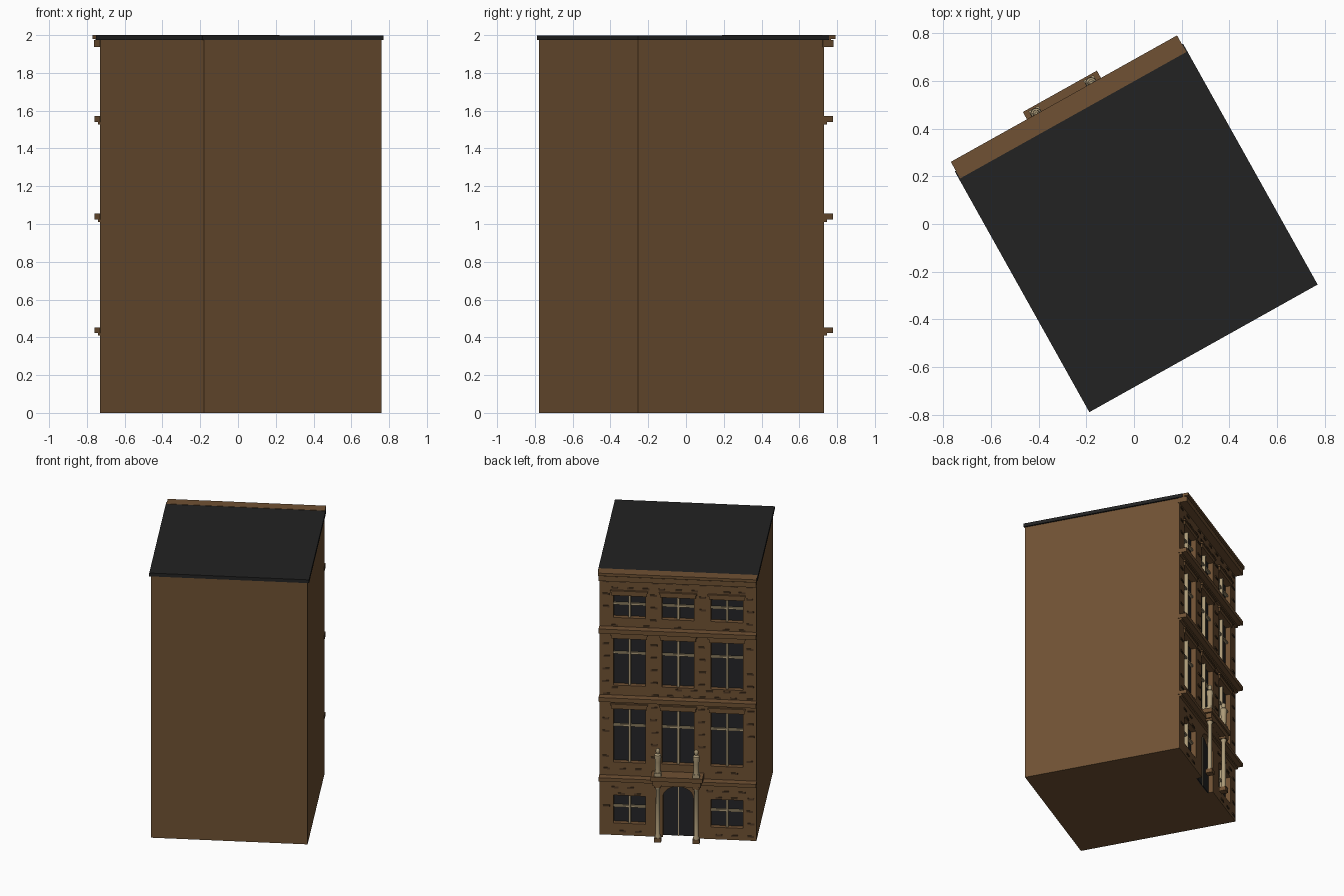
import bpy, bmesh, math, random
from mathutils import Matrix

if "Cube" in bpy.data.objects:
    bpy.data.objects.remove(bpy.data.objects["Cube"])

random.seed(4)
TURN = Matrix.Rotation(math.radians(29.2), 4, 'Z')   # whole house is turned on its plot
W, FACE, BACK = 0.538, 0.537, -0.592                 # half width, facade plane, rear plane
RECESS = 0.04


def material(name, rgb):
    m = bpy.data.materials.new(name)
    m.diffuse_color = (*rgb, 1)
    m.use_nodes = True
    m.node_tree.nodes["Principled BSDF"].inputs["Base Color"].default_value = m.diffuse_color
    return m


BROWN = material("brown_brick", (0.16, 0.083, 0.033))
DARK_BRICK = material("dark_brick", (0.075, 0.04, 0.018))
ROOF = material("roof_black", (0.0165, 0.0165, 0.0165))
GLASS = material("dark_glass", (0.0185, 0.0185, 0.02))
STONE = material("pale_stone", (0.42, 0.33, 0.19))


def finish(name, bm, mat, smooth=False):
    bmesh.ops.recalc_face_normals(bm, faces=bm.faces)
    me = bpy.data.meshes.new(name)
    bm.transform(TURN)
    bm.to_mesh(me)
    bm.free()
    me.materials.append(mat)
    ob = bpy.data.objects.new(name, me)
    bpy.context.collection.objects.link(ob)
    if smooth:
        bpy.ops.object.select_all(action='DESELECT')
        ob.select_set(True)
        bpy.context.view_layer.objects.active = ob
        bpy.ops.object.shade_smooth_by_angle(angle=math.radians(40))
    return ob


def add_box(bm, x0, x1, y0, y1, z0, z1):
    mat = Matrix.Translation(((x0 + x1) / 2, (y0 + y1) / 2, (z0 + z1) / 2))
    mat = mat @ Matrix.Diagonal((x1 - x0, y1 - y0, z1 - z0, 1))
    bmesh.ops.create_cube(bm, size=1, matrix=mat)


def boxes(name, mat, *dims):
    bm = bmesh.new()
    for d in dims:
        add_box(bm, *d)
    return finish(name, bm, mat)


def add_arch(bm, half, spring, top, y0, y1):
    """Upright arched slab between two depths."""
    pts = [(-half, -0.01 if y1 > FACE else 0.0), (half, -0.01 if y1 > FACE else 0.0)]
    for i in range(13):
        a = math.pi * i / 12
        pts.append((half * math.cos(a), spring + (top - spring) * math.sin(a)))
    f = bm.faces.new([bm.verts.new((x, y0, z)) for x, z in pts])
    ext = bmesh.ops.extrude_face_region(bm, geom=[f])
    bmesh.ops.translate(bm, vec=(0, y1 - y0, 0),
                        verts=[v for v in ext['geom'] if isinstance(v, bmesh.types.BMVert)])


def add_lathe(bm, x, y, profile, n=16):
    rings = [[bm.verts.new((x + r * math.cos(2 * math.pi * k / n),
                            y + r * math.sin(2 * math.pi * k / n), z)) for k in range(n)]
             for r, z in profile]
    for a, b in zip(rings, rings[1:]):
        for k in range(n):
            bm.faces.new((a[k], a[(k + 1) % n], b[(k + 1) % n], b[k]))
    bm.faces.new(rings[0])
    bm.faces.new(rings[-1])


# Window layout: bottom, top, transom height, lintel flag per floor
FLOORS = [(0.09, 0.30, 0.21, False), (0.55, 0.955, 0.82, True),
          (1.13, 1.485, 1.365, True), (1.64, 1.81, 1.735, True)]
windows = [(x, *f) for i, f in enumerate(FLOORS) for x in (-0.335, 0, 0.335)
           if not (i == 0 and x == 0)]
HALF = 0.11

# Main block with window and door recesses cut in
body = boxes("house_body", BROWN, (-W, W, BACK, FACE, 0, 1.98))
bm = bmesh.new()
for x, z0, z1, _, _ in windows:
    add_box(bm, x - HALF, x + HALF, FACE - RECESS, FACE + 0.05, z0, z1)
add_arch(bm, 0.105, 0.30, 0.385, FACE - RECESS, FACE + 0.05)
cutter = finish("opening_cutter", bm, BROWN)
cutter.hide_render = True
mod = body.modifiers.new("openings", 'BOOLEAN')
mod.operation = 'DIFFERENCE'
mod.solver = 'EXACT'
mod.object = cutter
bpy.context.view_layer.objects.active = body
bpy.ops.object.modifier_apply(modifier=mod.name)
bpy.data.objects.remove(cutter)

# Glass panes, glazing bars and lintels
back = FACE - RECESS
panes, bars, lintels = [], [], []
for x, z0, z1, zt, has_lintel in windows:
    panes.append((x - HALF, x + HALF, back - 0.004, back + 0.004, z0, z1))
    bars.append((x - 0.008, x + 0.008, back, back + 0.027, z0, z1))
    bars.append((x - HALF, x + HALF, back, back + 0.02, zt - 0.007, zt + 0.007))
    if has_lintel:
        lintels.append((x - 0.122, x + 0.122, FACE - 0.01, FACE + 0.01, z1, z1 + 0.026))
        lintels.append((x - 0.13, x + 0.13, FACE - 0.01, FACE + 0.016, z1 + 0.026, z1 + 0.038))
boxes("window_panes", GLASS, *panes)
boxes("glazing_bars", STONE, *bars)
boxes("window_lintels", BROWN, *lintels)

# Arched double door with centre strip
bm = bmesh.new()
add_arch(bm, 0.105, 0.30, 0.385, back - 0.004, back + 0.006)
finish("door", bm, GLASS)
boxes("door_centre_strip", STONE, (-0.003, 0.003, back, back + 0.01, 0, 0.384))

# Floor bands
BANDS = [(0.424, 0.451), (1.024, 1.056), (1.54, 1.573)]
bands = []
for z0, z1 in BANDS:
    bands.append((-W - 0.003, W + 0.003, FACE - 0.01, 0.59, z0, z1))
    bands.append((-W, W, FACE - 0.01, FACE + 0.018, z0 - 0.014, z0))
boxes("floor_bands", BROWN, *bands)

# Roof slab and stepped cornice
boxes("roof", ROOF, (-0.549, 0.549, -0.598, 0.56, 1.973, 1.998))
boxes("cornice", BROWN, (-0.544, 0.544, 0.523, 0.603, 1.979, 2.0),
      (-0.542, 0.542, FACE - 0.01, 0.575, 1.972, 1.98),
      (-0.542, 0.542, FACE - 0.01, 0.592, 1.936, 1.973))

# Raised dark bricks scattered in staggered courses
blocked = [(x - 0.13, x + 0.13, z0 - 0.005, z1 + (0.042 if l else 0.005))
           for x, z0, z1, _, l in windows]
blocked += [(-W, W, z0 - 0.018, z1) for z0, z1 in BANDS] + [(-0.18, 0.18, 0, 0.5)]
bricks = []
row = 0
while 0.025 + row * 0.047 < 1.91:
    z = 0.025 + row * 0.047
    x = -W + 0.012 + (row % 2) * 0.055
    while x + 0.05 < W:
        a = x + random.uniform(0, 0.012)
        b = a + 0.046
        hit = any(a < q[1] and b > q[0] and z < q[3] and z + 0.014 > q[2] for q in blocked)
        if not hit and random.random() < 0.8:
            bricks.append((a, b, FACE - 0.003, FACE + 0.005, z, z + 0.013))
        x += 0.11
    row += 1
boxes("raised_bricks", DARK_BRICK, *bricks)

# Entrance canopy
boxes("entrance_canopy", BROWN, (-0.178, 0.178, FACE - 0.01, 0.638, 0.462, 0.495),
      (-0.165, 0.165, FACE - 0.01, 0.628, 0.425, 0.462))

# Entrance columns with square feet and caps, and finials above
CY = 0.605
bm = bmesh.new()
for s in (-0.132, 0.132):
    add_lathe(bm, s, CY, [(0.021, 0.03), (0.021, 0.04), (0.016, 0.052),
                          (0.014, 0.39), (0.02, 0.402), (0.02, 0.41)])
finish("entrance_columns", bm, STONE, True)
boxes("column_feet_and_caps", BROWN, *[
    (s - 0.024, s + 0.024, CY - 0.024, CY + 0.024, z0, z1)
    for s in (-0.132, 0.132) for z0, z1 in ((0, 0.03), (0.41, 0.426))])
boxes("finial_bases", STONE, *[
    (s - 0.024, s + 0.024, CY - 0.024, CY + 0.024, 0.495, 0.52) for s in (-0.132, 0.132)])
bm = bmesh.new()
for s in (-0.132, 0.132):
    add_lathe(bm, s, CY, [(0.02, 0.52), (0.018, 0.54), (0.019, 0.60), (0.024, 0.635),
                          (0.022, 0.652), (0.011, 0.662), (0.015, 0.675),
                          (0.014, 0.69), (0.006, 0.70)])
finish("finials", bm, STONE, True)
